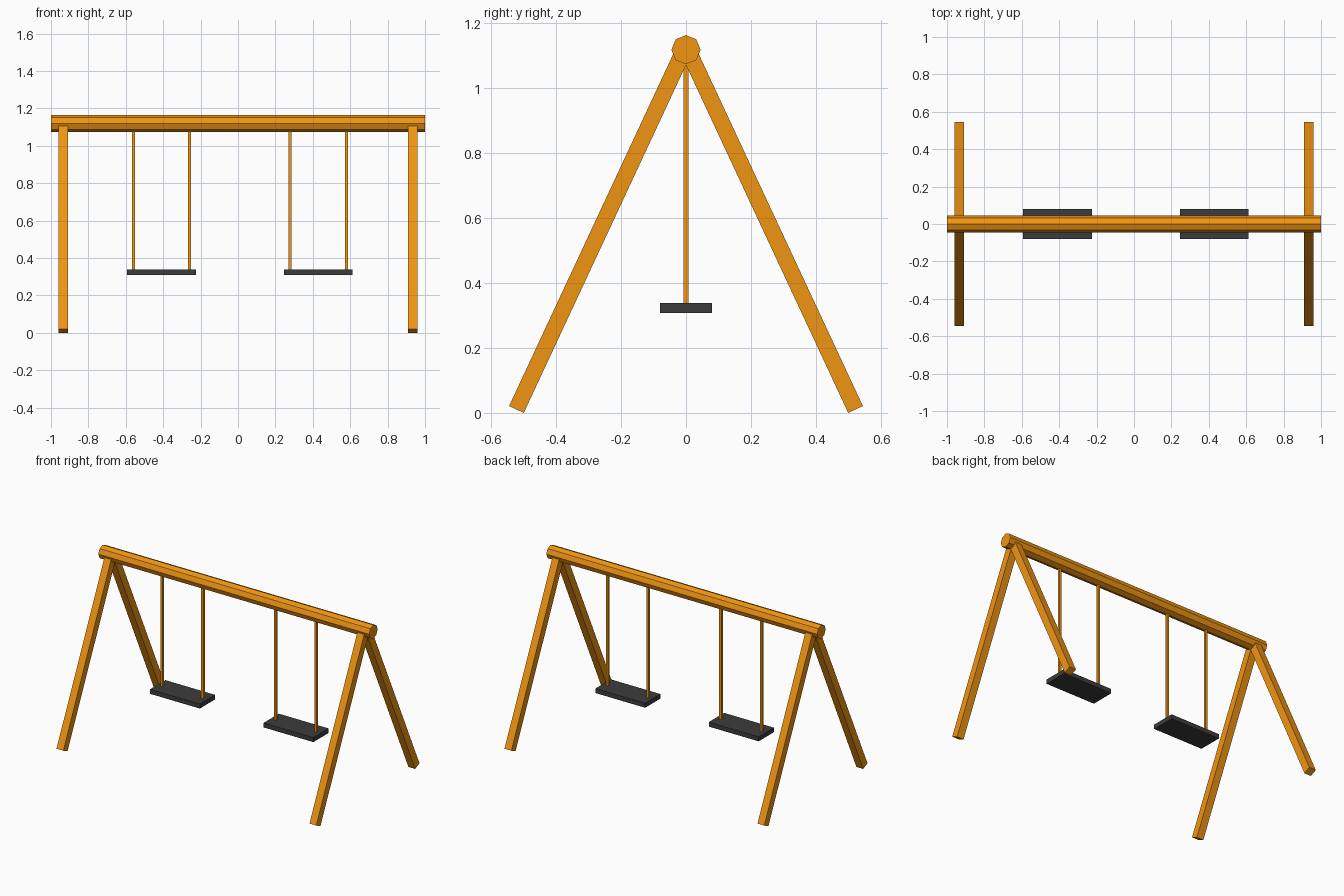
import bpy
from math import pi, radians, sin, cos

if "Cube" in bpy.data.objects:
    bpy.data.objects.remove(bpy.data.objects["Cube"])


def material(name, color):
    mat = bpy.data.materials.new(name)
    mat.diffuse_color = color
    mat.use_nodes = True
    mat.node_tree.nodes["Principled BSDF"].inputs["Base Color"].default_value = mat.diffuse_color
    return mat


wood = material("orange_wood", (0.88, 0.30, 0.006, 1))
rubber = material("dark_rubber", (0.045, 0.045, 0.045, 1))


def box(name, center, size, mat, tilt=0.0):
    bpy.ops.mesh.primitive_cube_add(size=1, location=center)
    ob = bpy.context.object
    ob.name = name
    ob.scale = size
    bpy.ops.object.transform_apply(location=False, rotation=False, scale=True)
    ob.rotation_euler.x = tilt
    ob.data.materials.append(mat)
    return ob


BEAM_Z, BEAM_R = 1.118, 0.045

# Octagonal top beam, with a corner pointing straight up
bpy.ops.mesh.primitive_cylinder_add(vertices=8, radius=BEAM_R, depth=2,
                                    location=(0, 0, BEAM_Z), rotation=(0, pi / 2, 0))
beam = bpy.context.object
beam.name = "top_beam"
beam.data.materials.append(wood)

# Four splayed square legs, running from the ground into the beam
TILT, LENGTH, THICK = radians(25), 1.22, 0.05
FOOT_Y, FOOT_Z = 0.522, THICK / 2 * sin(TILT)
for x, end in ((-0.934, "left"), (0.934, "right")):
    for s, side in ((-1, "front"), (1, "back")):
        center = (x, s * (FOOT_Y - LENGTH / 2 * sin(TILT)), FOOT_Z + LENGTH / 2 * cos(TILT))
        box(f"{side}_{end}_leg", center, (THICK, THICK, LENGTH), wood, s * TILT)

# Two swings: flat seat hung from a pair of square rods
SEAT_TOP, SEAT_T, ROD_TOP = 0.338, 0.03, 1.10
for x, side in ((-0.409, "left"), (0.429, "right")):
    box(f"{side}_seat", (x, 0, SEAT_TOP - SEAT_T / 2), (0.368, 0.161, SEAT_T), rubber)
    for dx, rod in ((-0.15, "outer" if x < 0 else "inner"), (0.15, "inner" if x < 0 else "outer")):
        box(f"{side}_{rod}_hanger", (x + dx, 0, (SEAT_TOP + ROD_TOP) / 2),
            (0.016, 0.016, ROD_TOP - SEAT_TOP), wood)
